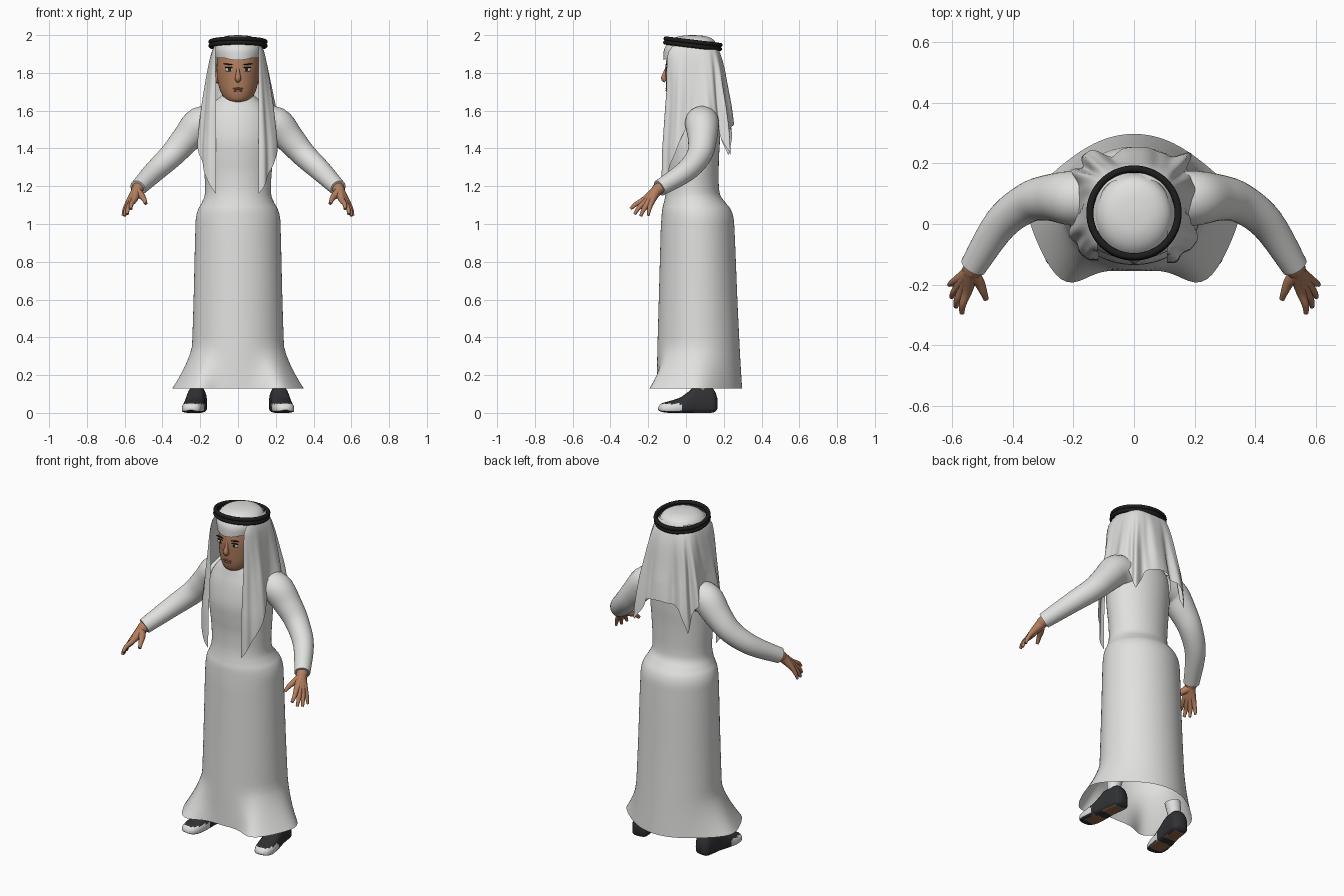
import bpy, bmesh
from math import sin, cos, pi, exp, asin, radians, degrees
from mathutils import Vector, Matrix

cube = bpy.data.objects.get("Cube")
if cube:
    bpy.data.objects.remove(cube, do_unlink=True)


def material(name, rgb):
    m = bpy.data.materials.new(name)
    m.use_nodes = True
    m.diffuse_color = (*rgb, 1)
    bsdf = m.node_tree.nodes["Principled BSDF"]
    bsdf.inputs["Base Color"].default_value = (*rgb, 1)
    bsdf.inputs["Roughness"].default_value = 0.8
    return m


CLOTH = material("white cloth", (0.75, 0.75, 0.74))
SKIN = material("brown skin", (0.45, 0.21, 0.115))
BLACK = material("black cord", (0.012, 0.012, 0.012))
SHOE = material("dark shoe", (0.03, 0.031, 0.034))
SOLE = material("brown sole", (0.28, 0.13, 0.07))
EYE = material("eye white", (0.65, 0.62, 0.58))
LIP = material("lip", (0.33, 0.14, 0.085))
made = []


def finish(name, bm, mats, rule=None):
    bmesh.ops.recalc_face_normals(bm, faces=bm.faces)
    bm.normal_update()
    for f in bm.faces:
        f.material_index = rule(f) if rule else 0
    mesh = bpy.data.meshes.new(name)
    bm.to_mesh(mesh)
    bm.free()
    for m in mats:
        mesh.materials.append(m)
    obj = bpy.data.objects.new(name, mesh)
    bpy.context.collection.objects.link(obj)
    made.append(obj)


def smooth(pts, n=5):
    """Catmull-Rom through tuples of any length."""
    pts = [Vector(p) for p in pts]
    out = []
    for i in range(len(pts) - 1):
        b, c = pts[i], pts[i + 1]
        a, d = pts[max(i - 1, 0)], pts[min(i + 2, len(pts) - 1)]
        for k in range(n):
            t = k / n
            out.append(b + (c - a) * (t / 2) + (a * 2 - b * 5 + c * 4 - d) * (t * t / 2)
                       + (b * 3 - a - c * 3 + d) * (t ** 3 / 2))
    return out + [pts[-1]]


def loft(name, rings, mats, closed=True, start=True, end=True, rule=None):
    bm = bmesh.new()
    rows = [[bm.verts.new(p) for p in r] for r in rings]
    n = len(rows[0])
    for a, b in zip(rows, rows[1:]):
        for i in range(n if closed else n - 1):
            j = (i + 1) % n
            bm.faces.new((a[i], a[j], b[j], b[i]))
    if start:
        bm.faces.new(rows[0])
    if end:
        bm.faces.new(rows[-1])
    finish(name, bm, mats, rule)


def oval(z, hw, front, back, n=64):
    cy, ry = (front + back) / 2, (back - front) / 2
    return [Vector((hw * cos(2 * pi * i / n), cy + ry * sin(2 * pi * i / n), z)) for i in range(n)]


def tube(name, pts, mat, n=20):
    """Round limb along (x, y, z, radius) points."""
    path = smooth(pts)
    rings = []
    for i, p in enumerate(path):
        d = (path[min(i + 1, len(path) - 1)] - path[max(i - 1, 0)]).xyz.normalized()
        u = d.cross(Vector((0, 1, 0.3))).normalized()
        v = d.cross(u)
        rings.append([p.xyz + (u * cos(2 * pi * k / n) + v * sin(2 * pi * k / n)) * p.w for k in range(n)])
    loft(name, rings, [mat])


def ball(name, loc, scale, mat, turn=0):
    bm = bmesh.new()
    mx = Matrix.Translation(loc) @ Matrix.Rotation(turn, 4, "Y") @ Matrix.Diagonal((*scale, 1))
    bmesh.ops.create_uvsphere(bm, u_segments=20, v_segments=12, radius=1, matrix=mx)
    finish(name, bm, [mat])


# Robe: one body from hem to collar, with a flared lobe over each foot
rings = []
for z, hw, front, back in smooth([
        (0.13, 0.25, -0.155, 0.297), (0.24, 0.246, -0.153, 0.29), (0.35, 0.243, -0.151, 0.284),
        (0.6, 0.235, -0.144, 0.272), (0.85, 0.229, -0.137, 0.262), (0.96, 0.226, -0.134, 0.257),
        (1.03, 0.223, -0.13, 0.252), (1.075, 0.212, -0.126, 0.238), (1.11, 0.193, -0.118, 0.212),
        (1.15, 0.177, -0.11, 0.183), (1.2, 0.174, -0.105, 0.174), (1.28, 0.179, -0.105, 0.173),
        (1.36, 0.186, -0.112, 0.175), (1.45, 0.192, -0.116, 0.18), (1.55, 0.19, -0.1, 0.18),
        (1.62, 0.155, -0.08, 0.16), (1.66, 0.11, -0.07, 0.125), (1.685, 0.08, -0.065, 0.105),
        (1.7, 0.075, -0.06, 0.1)]):
    ring = oval(z, hw, front, back, 96)
    flare = max(0, (0.36 - z) / 0.23) ** 1.4
    for i, p in enumerate(ring):
        a = degrees(asin(max(-1, min(1, sin(2 * pi * i / 96)))))
        p.x += (1 if p.x >= 0 else -1) * flare * 0.1 * exp(-((a + 10) / 38) ** 2) * min(1, abs(p.x) / 0.1)
        p.y -= flare * 0.105 * exp(-((a + 42) / 20) ** 2)
    rings.append(ring)
loft("robe", rings, [CLOTH], start=False)

# Head with face details
loft("head", [oval(*s) for s in smooth([
    (1.645, 0.035, -0.072, 0.0), (1.66, 0.066, -0.09, 0.05), (1.7, 0.092, -0.102, 0.1),
    (1.76, 0.108, -0.107, 0.14), (1.83, 0.113, -0.109, 0.155), (1.92, 0.108, -0.095, 0.155)])], [SKIN])
tube("nose", [(0, -0.1, 1.83, 0.008), (0, -0.111, 1.8, 0.01), (0, -0.116, 1.772, 0.016),
              (0, -0.106, 1.757, 0.012)], SKIN)
ball("upper_lip", (0, -0.102, 1.717), (0.027, 0.007, 0.005), LIP)
ball("lower_lip", (0, -0.1, 1.706), (0.024, 0.008, 0.006), LIP)

# Cap of the headscarf, with its band over the forehead dipping at the middle
cap = [oval(*s) for s in smooth([
    (1.872, 0.119, -0.12, 0.168), (1.92, 0.127, -0.117, 0.168), (1.955, 0.122, -0.098, 0.16),
    (1.98, 0.1, -0.07, 0.14), (1.995, 0.062, -0.03, 0.1), (2.0, 0.01, 0.025, 0.045)])]
for p in cap[0]:
    p.z += 2 * p.x ** 2 - 0.004
loft("scarf_cap", cap, [CLOTH], start=False)

# Draped headscarf: an open sheet with long front panels and folds
OUTLINE = smooth([
    (1.965, 0.112, -0.085, 0.148), (1.935, 0.129, -0.106, 0.166), (1.9, 0.142, -0.117, 0.181),
    (1.83, 0.157, -0.116, 0.198), (1.7, 0.178, -0.112, 0.216), (1.5, 0.205, -0.122, 0.243),
    (1.35, 0.216, -0.13, 0.25), (1.05, 0.208, -0.135, 0.25)], 8)
HEM = [(0, 1.11), (22, 1.15), (45, 1.26), (68, 1.37), (82, 1.5), (100, 1.56), (120, 1.5),
       (140, 1.36), (158, 1.5), (181, 1.53)]


def lookup(table, key, down=False):
    for a, b in zip(table, table[1:]):
        if (b[0] <= key <= a[0]) if down else (a[0] <= key <= b[0]):
            t = (key - a[0]) / (b[0] - a[0])
            return [p + (q - p) * t for p, q in zip(a, b)][1:]
    return list(table[0 if down else -1])[1:]


def drape(u, v):
    side = -1 if u < 0 else 1
    w = abs(u)                                   # 0 at the back, 1 at a front edge
    z = 1.965 + (lookup(HEM, 180 - w * 156)[0] - 1.965) * v
    hw, front, back = lookup(OUTLINE, z, True)
    inner = 0.108 if side > 0 else 0.12
    t0 = asin(min(1, (inner / hw) ** (1 / 0.6)))
    th = pi - w * (pi - t0)
    s, c = sin(th), cos(th)
    x, y = abs(s) ** 0.6, -abs(c) ** 0.6 * (1 if c > 0 else -1)
    depth = max(0, min(1, (1.93 - z) / 0.3))
    fold = 1 + depth * (0.07 * sin(u * 27 + 0.8) + 0.03 * sin(u * 46 + v * 2))
    if w > 0.6:
        fold = 1 + (fold - 1) * 0.4
    return Vector((side * hw * x * fold, (front + back) / 2 + (back - front) / 2 * y * fold, z))


loft("headscarf", [[drape(-1 + 2 * i / 150, j / 30) for i in range(151)] for j in range(31)],
     [CLOTH], closed=False, start=False, end=False)

# Double black cord, tilted towards the back
tilt = Matrix.Translation((0, 0.036, 1.954)) @ Matrix.Rotation(-0.12, 4, "X")
for name, dz in (("lower_cord", -0.0105), ("upper_cord", 0.0105)):
    rings = []
    for i in range(64):
        turn = Matrix.Rotation(2 * pi * i / 64, 4, "Z")
        rings.append([tilt @ turn @ Vector((0.1455 + 0.0115 * cos(k * pi / 6), 0, dz + 0.0115 * sin(k * pi / 6)))
                      for k in range(12)])
    loft(name, rings + rings[:1], [BLACK], start=False, end=False)


def shoe_colour(f):
    c = f.calc_center_median()
    if f.normal.z < -0.75:
        return 2 if abs(abs(c.x) - 0.23) < 0.045 and (-0.1 < c.y < -0.01 or 0.04 < c.y < 0.14) else 0
    return 1 if c.y < -0.02 and 0.01 < c.z < 0.048 else 0


FINGERS = {
    "index": [(0.55, -0.222, 1.128, 0.017), (0.565, -0.265, 1.105, 0.012), (0.567, -0.293, 1.08, 0.008)],
    "middle": [(0.562, -0.213, 1.118, 0.018), (0.582, -0.25, 1.085, 0.012), (0.587, -0.272, 1.052, 0.008)],
    "ring": [(0.573, -0.2, 1.113, 0.018), (0.593, -0.225, 1.075, 0.012), (0.601, -0.24, 1.042, 0.008)],
    "little": [(0.58, -0.183, 1.115, 0.016), (0.601, -0.195, 1.075, 0.011), (0.609, -0.2, 1.045, 0.007)],
    "thumb": [(0.512, -0.19, 1.15, 0.019), (0.497, -0.222, 1.13, 0.013), (0.488, -0.247, 1.108, 0.009)]}

# Paired parts
for s, tag in ((1, "left"), (-1, "right")):
    tube(tag + "_sleeve", [(s * x, y, z, r) for x, y, z, r in (
        (0.12, 0.085, 1.53, 0.085), (0.2, 0.085, 1.53, 0.09), (0.275, 0.087, 1.45, 0.077),
        (0.35, 0.07, 1.365, 0.066), (0.44, 0.0, 1.28, 0.057), (0.53, -0.14, 1.19, 0.044))], CLOTH, 32)
    for finger, pts in FINGERS.items():
        wrist = [(0.525, -0.13, 1.196, 0.033), (0.537, -0.158, 1.174, 0.029)]
        tube(tag + "_" + finger + "_finger", [(s * x, y, z, r) for x, y, z, r in wrist + pts], SKIN, 12)

    # Eye, brow and ear
    ball(tag + "_eye", (s * 0.045, -0.098, 1.817), (0.025, 0.007, 0.011), EYE)
    ball(tag + "_iris", (s * 0.045, -0.103, 1.818), (0.008, 0.004, 0.008), BLACK)
    ball(tag + "_lid", (s * 0.045, -0.1, 1.829), (0.026, 0.007, 0.003), BLACK)
    ball(tag + "_brow", (s * 0.047, -0.1, 1.845), (0.03, 0.007, 0.003), BLACK, -s * 0.1)
    ball(tag + "_ear", (s * 0.11, 0.02, 1.78), (0.012, 0.025, 0.036), SKIN)

    # Shoe lofted from toe to heel, turned slightly outwards
    place = Matrix.Translation((s * 0.23, 0, 0)) @ Matrix.Rotation(s * 0.14, 4, "Z")
    rings = []
    for y, hw, z0, z1 in smooth([
            (-0.147, 0.015, 0.015, 0.03), (-0.13, 0.042, 0.006, 0.05), (-0.09, 0.055, 0, 0.062),
            (-0.03, 0.056, 0, 0.082), (0.02, 0.053, 0, 0.118), (0.05, 0.05, 0, 0.14),
            (0.12, 0.049, 0, 0.14), (0.15, 0.044, 0.004, 0.12), (0.166, 0.022, 0.02, 0.08)]):
        ring = []
        for k in range(24):
            c, h = cos(2 * pi * k / 24), sin(2 * pi * k / 24)
            px = hw * abs(c) ** 0.7 * (1 if c > 0 else -1)
            pz = abs(h) ** (0.4 if h < 0 else 0.9) * (1 if h > 0 else -1)
            mid = z0 + (z1 - z0) * 0.35
            ring.append(place @ Vector((px, y, mid + pz * (z1 - mid if h > 0 else mid - z0))))
        rings.append(ring)
    loft(tag + "_shoe", rings, [SHOE, CLOTH, SOLE], rule=shoe_colour)
    tube(tag + "_ankle", [(s * 0.22, 0.085, 0.12, 0.034), (s * 0.215, 0.085, 0.16, 0.04),
                          (s * 0.205, 0.085, 0.21, 0.044)], CLOTH)

# Smooth shading that keeps sharp edges
bpy.ops.object.select_all(action="DESELECT")
for o in made:
    o.select_set(True)
bpy.context.view_layer.objects.active = made[0]
bpy.ops.object.shade_smooth_by_angle(angle=radians(50))
